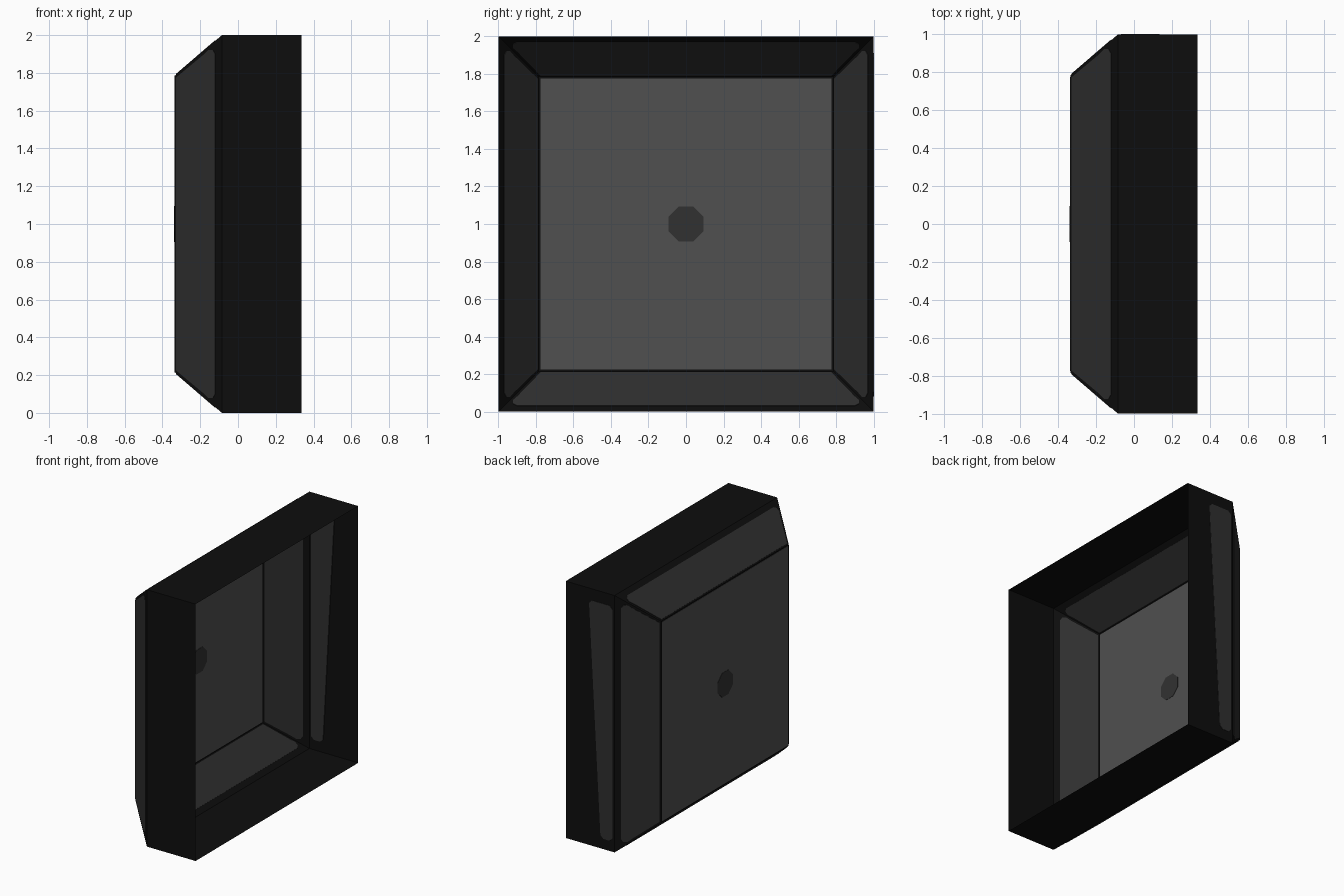
import bpy, math
from mathutils import Vector, Matrix

if "Cube" in bpy.data.objects:
    bpy.data.objects.remove(bpy.data.objects["Cube"])

X_OPEN, X_RIM, X_END = 0.335, -0.085, -0.335   # open edge, start of slope, closed face
HALF_END = 0.785


def material(name, v):
    m = bpy.data.materials.new(name)
    m.diffuse_color = (v, v, v, 1)
    m.use_nodes = True
    m.node_tree.nodes["Principled BSDF"].inputs["Base Color"].default_value = m.diffuse_color
    return m


black = material("black frame", 0.0042)
dark = material("dark grey panel", 0.028)
spot = material("dark grey spot", 0.031)
grey = material("grey panel", 0.080)


def make(name, verts, faces, mat):
    me = bpy.data.meshes.new(name)
    me.from_pydata([tuple(v) for v in verts], [], faces)
    me.materials.append(mat)
    ob = bpy.data.objects.new(name, me)
    bpy.context.collection.objects.link(ob)
    ob.location.z = 1
    return ob


def plate(name, pts, normal, thick, mat):
    """Thin plate centred on the shell, so it shows inside and outside."""
    pts = [Vector(p) for p in pts]
    n = Vector(normal).normalized()
    area = sum((pts[i - 1].cross(pts[i]) for i in range(len(pts))), Vector())
    if area.dot(n) < 0:
        pts.reverse()
    k = len(pts)
    verts = [p + n * thick / 2 for p in pts] + [p - n * thick / 2 for p in pts]
    faces = [list(range(k)), list(range(2 * k - 1, k - 1, -1))]
    faces += [[i, i + k, (i + 1) % k + k, (i + 1) % k] for i in range(k)]
    return make(name, verts, faces, mat)


# Open shell: three square rings and the closed end
corners = [(-1, -1), (1, -1), (1, 1), (-1, 1)]
rings = [(X_OPEN, 1), (X_RIM, 1), (X_END, HALF_END)]
verts = [(x, h * a, h * b) for x, h in rings for a, b in corners]
faces = [[r + i, r + 4 + i, r + 4 + (i + 1) % 4, r + (i + 1) % 4]
         for r in (0, 4) for i in range(4)]
faces.append([11, 10, 9, 8])
make("shell", verts, faces, black)

# Closed end panel and its central spot
e = 0.776
plate("end_panel", [(X_END, e * a, e * b) for a, b in corners], (-1, 0, 0), 0.004, grey)
r = 0.094 / math.cos(math.pi / 8)
octagon = [(X_END, r * math.cos((i + 0.5) * math.pi / 4), r * math.sin((i + 0.5) * math.pi / 4))
           for i in range(8)]
plate("centre_spot", octagon, (-1, 0, 0), 0.008, spot)

# Four sloped panels: (distance up the slope, half length), mirrored
half = [(0.03, 0.774), (0.62, 0.897), (0.72, 0.922), (0.81, 0.922), (0.86, 0.90)]
outline = half + [(t, -l) for t, l in reversed(half)]
pts = [(X_END + t * (X_RIM - X_END), l, HALF_END + t * (1 - HALF_END)) for t, l in outline]
normal = Vector((HALF_END - 1, 0, X_RIM - X_END))
for i in range(4):
    rot = Matrix.Rotation(i * math.pi / 2, 3, 'X')
    plate("slope_panel", [rot @ Vector(p) for p in pts], rot @ normal, 0.006, dark)

# Tapered panel on the back side only (x, z), with clipped corners
quad = [Vector(p) for p in ((0.135, 0.91), (-0.068, 0.91), (-0.068, -0.92), (0.035, -0.92))]
clipped = []
for i, p in enumerate(quad):
    for q in (quad[i - 1], quad[(i + 1) % 4]):
        clipped.append(p + (q - p).normalized() * 0.025)
plate("side_panel", [(p.x, 0.998, p.y) for p in clipped], (0, 1, 0), 0.008, dark)
